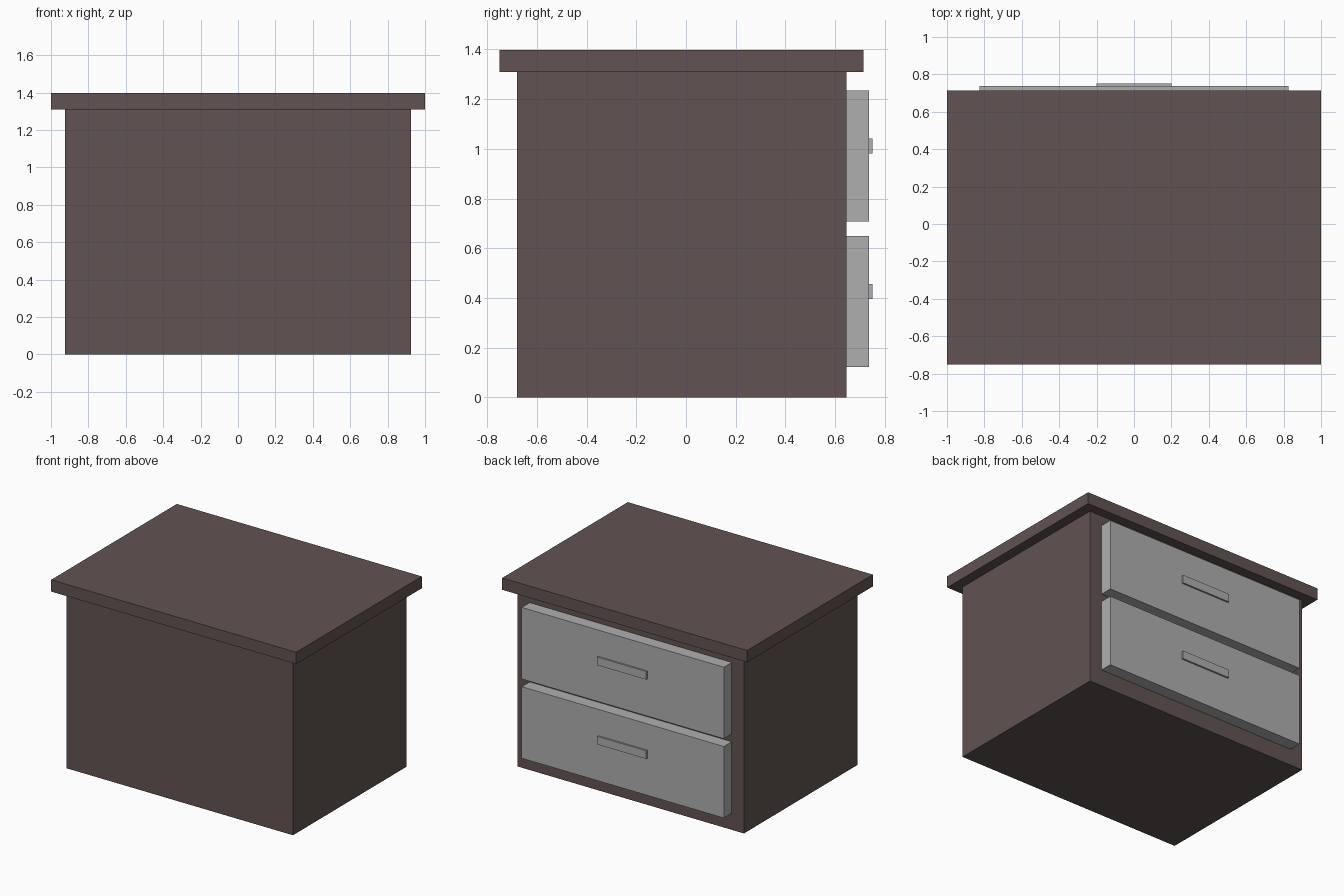
import bpy
from mathutils import Vector

cube = bpy.data.objects.get("Cube")
if cube:
    bpy.data.objects.remove(cube, do_unlink=True)


def make_material(name, color):
    mat = bpy.data.materials.new(name)
    mat.use_nodes = True
    mat.diffuse_color = color
    mat.node_tree.nodes["Principled BSDF"].inputs["Base Color"].default_value = color
    return mat


def box(name, low, high, mat):
    """Box spanning two opposite corners."""
    low, high = Vector(low), Vector(high)
    bpy.ops.mesh.primitive_cube_add(size=1, location=(low + high) / 2)
    obj = bpy.context.object
    obj.name = name
    obj.scale = high - low
    bpy.ops.object.transform_apply(location=False, rotation=False, scale=True)
    obj.data.materials.append(mat)
    return obj


wood = make_material("dark brown wood", (0.12, 0.087, 0.084, 1))
grey = make_material("grey", (0.43, 0.43, 0.43, 1))

# Cabinet body and overhanging top
box("cabinet_body", (-0.925, -0.68, 0), (0.925, 0.645, 1.31), wood)
box("table_top", (-1, -0.75, 1.31), (1, 0.715, 1.397), wood)

# Two drawers on the back side, each with a flat bar handle
for label, base in (("lower", 0.122), ("upper", 0.707)):
    box(label + "_drawer", (-0.825, 0.645, base), (0.825, 0.737, base + 0.528), grey)
    middle = base + 0.304
    box(label + "_handle", (-0.2, 0.737, middle - 0.03), (0.2, 0.75, middle + 0.03), grey)
